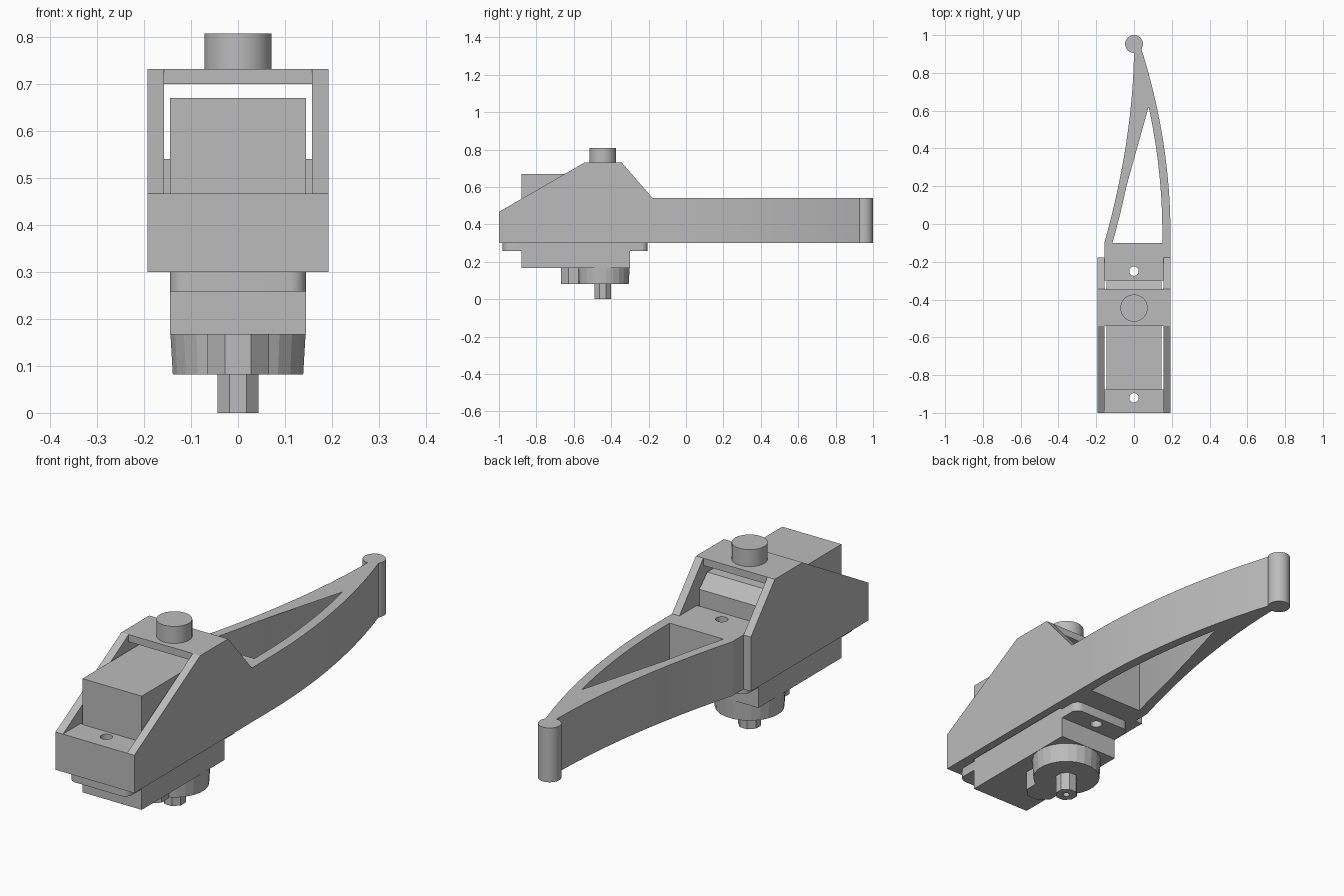
import bpy, bmesh, math
from mathutils import Vector

cube = bpy.data.objects.get("Cube")
if cube:
    bpy.data.objects.remove(cube, do_unlink=True)

GREY = (0.5, 0.5, 0.5, 1)
grey = bpy.data.materials.new("plain grey")
grey.use_nodes = True
grey.diffuse_color = GREY
grey.node_tree.nodes["Principled BSDF"].inputs["Base Color"].default_value = GREY


def prism(name, outline, lo, hi, axis="z", taper=1.0, smooth=False):
    """Extrude a closed outline: xy points along z, or yz points along x."""
    bm = bmesh.new()
    place = (lambda a, b, c: (a, b, c)) if axis == "z" else (lambda a, b, c: (c, a, b))
    face = bm.faces.new([bm.verts.new(place(a, b, lo)) for a, b in outline])
    top = bmesh.ops.extrude_face_region(bm, geom=[face])["geom"]
    verts = [v for v in top if isinstance(v, bmesh.types.BMVert)]
    bmesh.ops.translate(bm, verts=verts, vec=Vector(place(0, 0, hi - lo)))
    if taper != 1.0:
        mid = sum((v.co for v in verts), Vector()) / len(verts)
        for v in verts:
            v.co = mid + (v.co - mid) * taper
    bmesh.ops.recalc_face_normals(bm, faces=bm.faces)
    mesh = bpy.data.meshes.new(name)
    bm.to_mesh(mesh)
    bm.free()
    mesh.materials.append(grey)
    obj = bpy.data.objects.new(name, mesh)
    bpy.context.collection.objects.link(obj)
    if smooth:
        bpy.ops.object.select_all(action="DESELECT")
        obj.select_set(True)
        bpy.context.view_layer.objects.active = obj
        bpy.ops.object.shade_smooth_by_angle(angle=math.radians(30))
    return obj


def rect(x0, x1, y0, y1):
    return [(x0, y0), (x1, y0), (x1, y1), (x0, y1)]


def circle(y, r, n=40):
    turn = math.pi / n
    return [(r * math.cos(turn + 2 * math.pi * i / n),
             y + r * math.sin(turn + 2 * math.pi * i / n)) for i in range(n)]


def rounded(x1, y0, y1, r, steps=6):
    pts = []
    corners = [(x1 - r, y1 - r), (r - x1, y1 - r), (r - x1, y0 + r), (x1 - r, y0 + r)]
    for k, (cx, cy) in enumerate(corners):
        for i in range(steps + 1):
            a = math.pi / 2 * (k + i / steps)
            pts.append((cx + r * math.cos(a), cy + r * math.sin(a)))
    return pts


def drill(obj, y, r, lo, hi):
    """Cut a round vertical hole."""
    cutter = prism("hole_cutter", circle(y, r, 20), lo, hi)
    cutter.hide_render = True
    mod = obj.modifiers.new("hole", "BOOLEAN")
    mod.operation = "DIFFERENCE"
    mod.solver = "EXACT"
    mod.object = cutter
    bpy.context.view_layer.objects.active = obj
    bpy.ops.object.modifier_apply(modifier=mod.name)
    bpy.data.objects.remove(cutter, do_unlink=True)


WALL, OUT, BODY = 0.157, 0.193, 0.145
BASE, ARM_TOP = 0.30, 0.54
FRONT_HOLE, REAR_HOLE, AXIS = -0.92, -0.25, -0.445

# Bracket: two side plates, bridge and mounting blocks
plate = [(-1, BASE), (-1, 0.467), (-0.54, 0.732), (-0.345, 0.732),
         (-0.178, ARM_TOP), (-0.178, BASE)]
prism("left_side_plate", plate, WALL, OUT, "x")
prism("right_side_plate", plate, -OUT, -WALL, "x")
prism("top_bridge", rect(-WALL, WALL, -0.54, -0.345), 0.70, 0.732)
front_block = prism("front_block", rect(-WALL, WALL, -1, -0.875), BASE, 0.467)
rear_block = prism("rear_block", rect(-WALL, WALL, -0.30, -0.10), BASE, ARM_TOP)
drill(front_block, FRONT_HOLE, 0.025, 0.2, 0.6)
drill(rear_block, REAR_HOLE, 0.025, 0.2, 0.6)
prism("top_knob", circle(AXIS, 0.072), 0.732, 0.807, smooth=True)


# Curved arm: two bowed strips meeting at a round tip
def bow_left(y):
    return OUT - 0.155 * (max(y + 0.05, 0) / 0.98) ** 2


def bow_right(y):
    return -WALL * ((0.93 - y) / 1.03) ** 1.85


def ramp(a, b, n=24):
    return [a + (b - a) * i / n for i in range(n + 1)]


THICK = 0.043
arm = [(WALL, -0.178), (OUT, -0.178)]
arm += [(bow_left(y), y) for y in ramp(-0.10, 0.93)]
arm += [(bow_right(y), y) for y in ramp(0.93, -0.10)]
arm += [(bow_right(y) + THICK, y) for y in ramp(-0.10, 0.80)]
arm += [(bow_left(y) - THICK, y) for y in ramp(0.81, -0.10)]
arm += [(WALL, -0.10)]
prism("curved_arm", arm, BASE, ARM_TOP, smooth=True)
prism("arm_tip", circle(0.953, 0.047), BASE, ARM_TOP, smooth=True)

# Motor: body with a sloped rear edge, and a drilled mounting flange
body = [(-0.88, 0.167), (-0.30, 0.167), (-0.30, 0.615), (-0.355, 0.67), (-0.88, 0.67)]
prism("motor_body", body, -BODY, BODY, "x")
flange = prism("motor_flange", rounded(BODY, -0.98, -0.205, 0.035), 0.258, BASE, smooth=True)
drill(flange, FRONT_HOLE, 0.025, 0.2, 0.4)
drill(flange, REAR_HOLE, 0.025, 0.2, 0.4)

# Gear housing and output shaft
prism("gear_housing", circle(AXIS, BODY, 24), 0.167, 0.082, taper=0.965)
prism("gear_boss", circle(-0.602, 0.071, 8), 0.167, 0.082)
shaft = prism("output_shaft", circle(AXIS, 0.047, 8), 0.09, 0)
drill(shaft, AXIS, 0.014, -0.02, 0.05)
